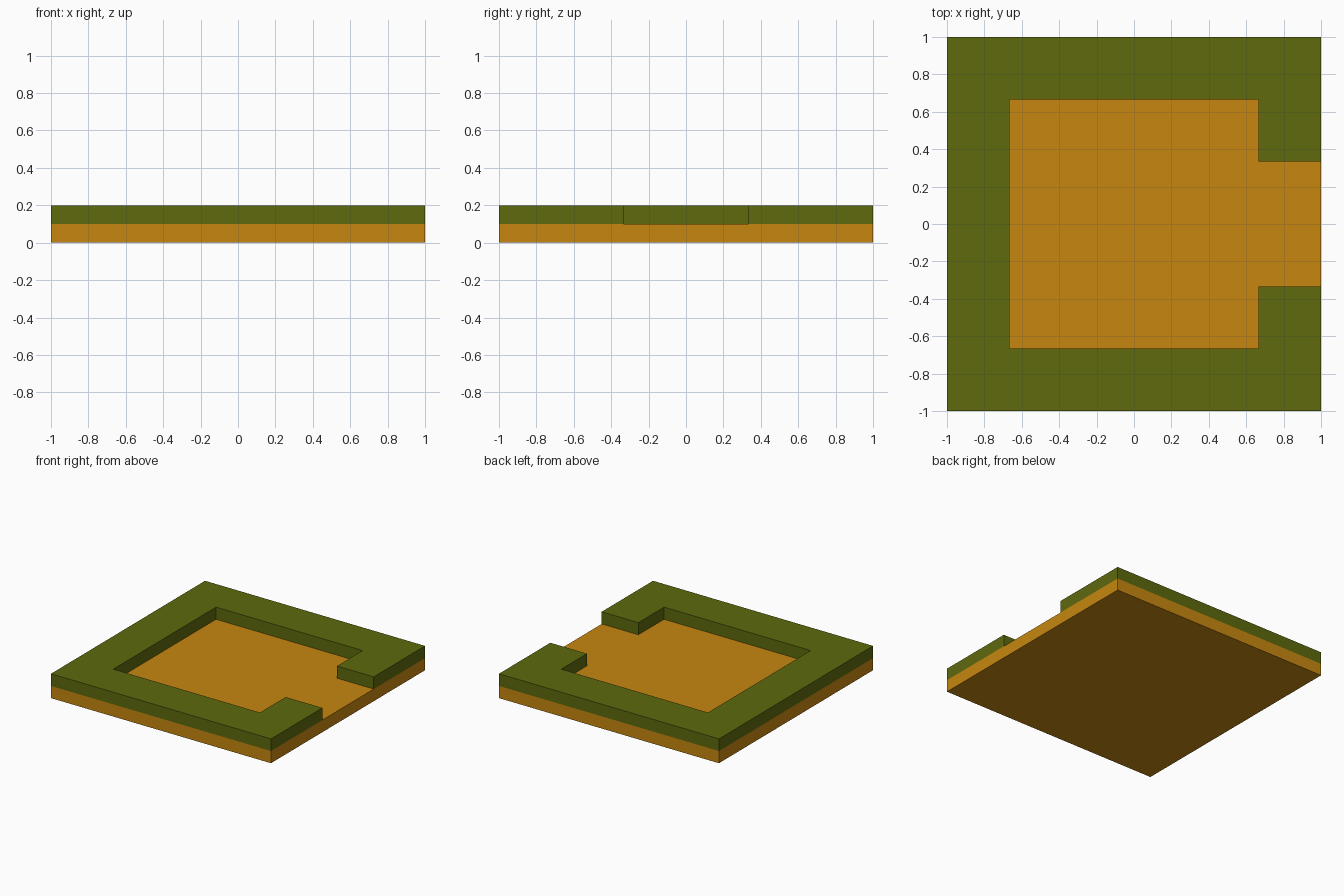
import bpy, bmesh

if "Cube" in bpy.data.objects:
    bpy.data.objects.remove(bpy.data.objects["Cube"])


def material(name, rgb):
    m = bpy.data.materials.new(name)
    m.diffuse_color = (*rgb, 1.0)
    m.use_nodes = True
    m.node_tree.nodes["Principled BSDF"].inputs["Base Color"].default_value = m.diffuse_color
    return m


def extruded(name, outline, z0, z1, mat):
    """Extrude a flat outline (counter-clockwise) from z0 up to z1."""
    bm = bmesh.new()
    face = bm.faces.new([bm.verts.new((x, y, z0)) for x, y in outline])
    top = bmesh.ops.extrude_face_region(bm, geom=[face], use_keep_orig=True)
    verts = [v for v in top["geom"] if isinstance(v, bmesh.types.BMVert)]
    bmesh.ops.translate(bm, verts=verts, vec=(0, 0, z1 - z0))
    bmesh.ops.recalc_face_normals(bm, faces=bm.faces)
    mesh = bpy.data.meshes.new(name)
    bm.to_mesh(mesh)
    bm.free()
    mesh.materials.append(mat)
    obj = bpy.data.objects.new(name, mesh)
    bpy.context.collection.objects.link(obj)
    return obj


orange = material("orange", (0.571, 0.242, 0.005))
green = material("olive green", (0.112, 0.144, 0.004))

HALF, INNER, GAP = 1.0, 2 / 3, 1 / 3

# Square floor slab
extruded("floor_slab", [(-HALF, -HALF), (HALF, -HALF), (HALF, HALF), (-HALF, HALF)],
         0.0, 0.1, orange)

# Raised border, open in the middle of the right side; lower half mirrored in y
half = [(-HALF, -HALF), (HALF, -HALF), (HALF, -GAP), (INNER, -GAP),
        (INNER, -INNER), (-INNER, -INNER)]
mirrored = [(x, -y) for x, y in reversed(half)]
extruded("border_wall", half + mirrored, 0.1, 0.2, green)
